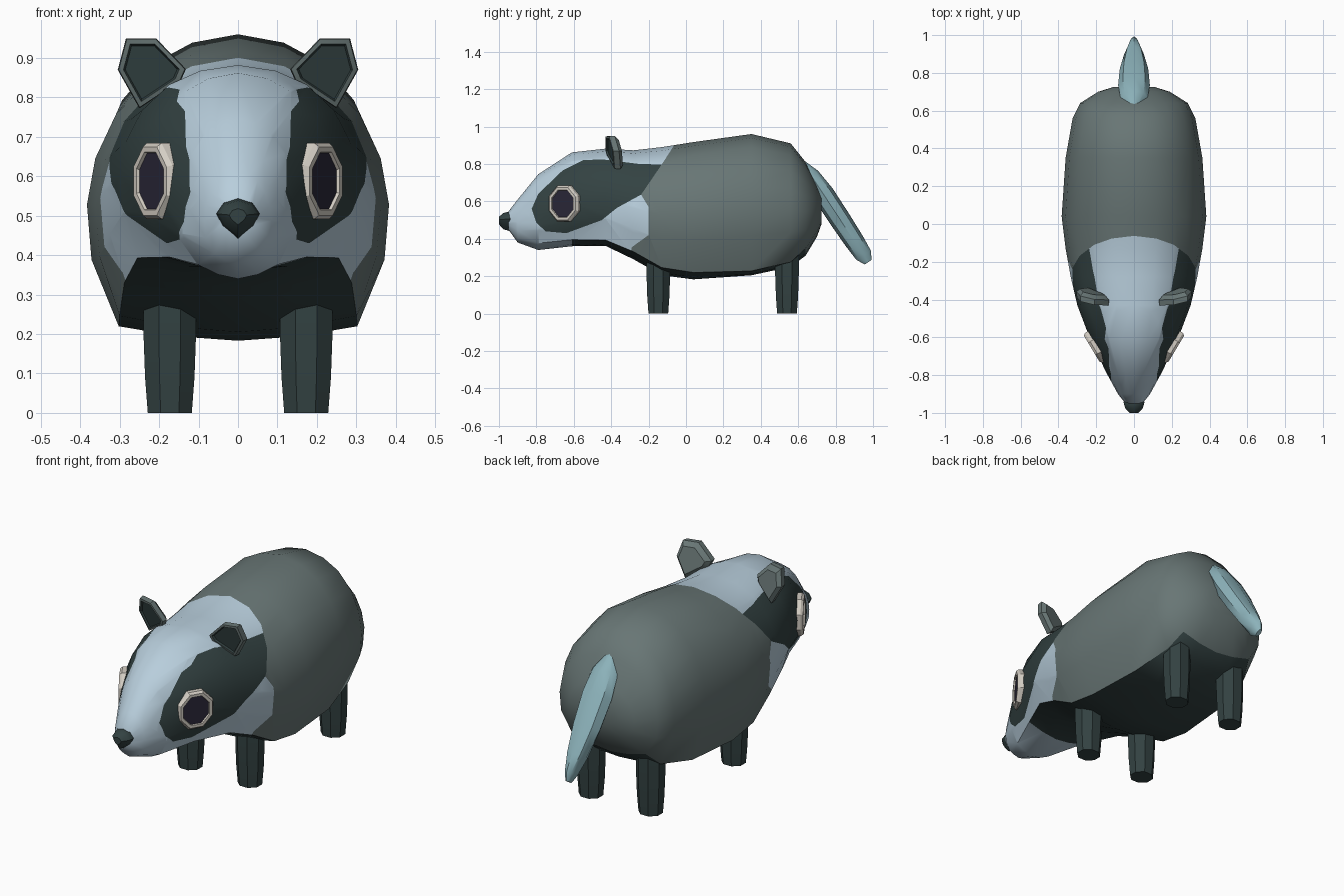
import bpy, bmesh, math
from mathutils import Vector

if "Cube" in bpy.data.objects:
    bpy.data.objects.remove(bpy.data.objects["Cube"])


def material(name, rgb):
    m = bpy.data.materials.new(name)
    lin = [((c / 255 + 0.055) / 1.055) ** 2.4 for c in rgb]
    m.diffuse_color = (*lin, 1)
    m.use_nodes = True
    m.node_tree.nodes["Principled BSDF"].inputs["Base Color"].default_value = m.diffuse_color
    return m


GREY = material("grey_fur", (104, 118, 117))
DARK = material("dark_fur", (51, 66, 66))
PALE = material("pale_fur", (184, 206, 220))
CREAM = material("eye_rim_cream", (212, 206, 196))
PUPIL = material("eye_dark", (42, 39, 56))
TAIL = material("tail_teal", (140, 178, 186))


def loft(rings):
    """Bridge equal rings of points and cap both ends; returns bmesh, side strips, caps."""
    bm = bmesh.new()
    vs = [[bm.verts.new(p) for p in r] for r in rings]
    n = len(rings[0])
    strips = [[bm.faces.new((a[j], a[(j + 1) % n], b[(j + 1) % n], b[j])) for j in range(n)]
              for a, b in zip(vs, vs[1:])]
    caps = [bm.faces.new(vs[0]), bm.faces.new(vs[-1])]
    bmesh.ops.recalc_face_normals(bm, faces=bm.faces[:])
    return bm, strips, caps


def finish(bm, name, mats, angle=40):
    me = bpy.data.meshes.new(name)
    bm.to_mesh(me)
    bm.free()
    ob = bpy.data.objects.new(name, me)
    bpy.context.collection.objects.link(ob)
    for m in mats:
        me.materials.append(m)
    bpy.ops.object.select_all(action='DESELECT')
    ob.select_set(True)
    bpy.context.view_layer.objects.active = ob
    bpy.ops.object.shade_smooth_by_angle(angle=math.radians(angle))
    return ob


def inside(y, z, poly):
    hit = False
    for (ay, az), (by, bz) in zip(poly, poly[1:] + poly[:1]):
        if (az > z) != (bz > z) and y < (by - ay) * (z - az) / (bz - az) + ay:
            hit = not hit
    return hit


def cut(bm, a, b):
    """Cut along a side-view segment, only through the faces near it."""
    lo = [min(a[i], b[i]) - 0.005 for i in (0, 1)]
    hi = [max(a[i], b[i]) + 0.005 for i in (0, 1)]
    near = []
    for f in bm.faces:
        ys = [v.co.y for v in f.verts]
        zs = [v.co.z for v in f.verts]
        if max(ys) > lo[0] and min(ys) < hi[0] and max(zs) > lo[1] and min(zs) < hi[1]:
            near.append(f)
    geom = set(near)
    for f in near:
        geom.update(f.edges)
        geom.update(f.verts)
    bmesh.ops.bisect_plane(bm, geom=list(geom), dist=1e-5, plane_co=(0, a[0], a[1]),
                           plane_no=(0, b[1] - a[1], a[0] - b[0]))


# Body and head: y, half width, bottom, top, belly corner (width ratio, height ratio)
SECTIONS = [
    (-0.95, 0.045, 0.45, 0.545, 0.7, 0.10),
    (-0.90, 0.085, 0.38, 0.61, 0.7, 0.10),
    (-0.79, 0.145, 0.34, 0.745, 0.7, 0.09),
    (-0.61, 0.232, 0.36, 0.862, 0.75, 0.07),
    (-0.43, 0.30, 0.362, 0.882, 0.85, 0.06),
    (-0.28, 0.335, 0.29, 0.873, 0.86, 0.07),
    (-0.13, 0.362, 0.205, 0.89, 0.83, 0.06),
    (0.04, 0.383, 0.183, 0.917, 0.79, 0.05),
    (0.35, 0.362, 0.205, 0.96, 0.78, 0.03),
    (0.56, 0.325, 0.25, 0.91, 0.76, 0.04),
    (0.64, 0.285, 0.31, 0.81, 0.75, 0.08),
    (0.70, 0.19, 0.41, 0.69, 0.7, 0.10),
    (0.725, 0.11, 0.48, 0.63, 0.7, 0.10),
]
rings = []
for y, w, b, t, cx, cz in SECTIONS:
    half = [(cx * 0.5, cz * 0.3), (cx, cz), (0.97, 0.28), (1, 0.47), (0.945, 0.63),
            (0.81, 0.78), (0.58, 0.905), (0.32, 0.972)]
    pts = [(0, 0)] + half + [(0, 1)] + [(-u, v) for u, v in reversed(half)]
    rings.append([(u * w, y, b + v * (t - b)) for u, v in pts])
bm, strips, caps = loft(rings)

# Dark belly between the bottom creases
belly = {f for s in strips[3:10] for f in (s[0], s[1], s[-1], s[-2])}
for f in belly:
    f.material_index = 1

# Edge of the pale head, and the dark band around each eye
EDGE = [(-0.03, 0.97), (-0.06, 0.905), (-0.13, 0.797), (-0.24, 0.636), (-0.20, 0.57),
        (-0.20, 0.42), (-0.29, 0.355), (-0.31, 0.2)]
PATCH = [(-0.13, 0.797), (-0.24, 0.636), (-0.37, 0.565), (-0.45, 0.50), (-0.64, 0.43),
         (-0.75, 0.44), (-0.80, 0.485), (-0.825, 0.56), (-0.79, 0.64), (-0.66, 0.765),
         (-0.55, 0.82), (-0.45, 0.825), (-0.25, 0.80)]
for line in (EDGE, PATCH + PATCH[:1]):
    for a, b in zip(line, line[1:]):
        cut(bm, a, b)
head = EDGE + [(-2, 0.2), (-2, 0.97)]
for f in bm.faces:
    if f.material_index == 1:
        continue
    c = f.calc_center_median()
    if inside(c.y, c.z, PATCH):
        f.material_index = 1
    elif inside(c.y, c.z, head):
        f.material_index = 2
finish(bm, "body", [GREY, DARK, PALE], 45)

# Nose: rounded triangle tapering forward
NOSE = [(0, 0.545), (0.036, 0.533), (0.055, 0.505), (0.04, 0.475), (0, 0.442),
        (-0.04, 0.475), (-0.055, 0.505), (-0.036, 0.533)]
bm, _, _ = loft([[(x * s, y, 0.5 + (z - 0.5) * s) for x, z in NOSE]
                 for y, s in ((-0.91, 0.75), (-0.945, 1), (-0.975, 0.85), (-1.0, 0.4))])
finish(bm, "nose", [DARK])

# Tail: flattened tapering blade hanging behind the body
along, out = Vector((0, 0.55, -0.835)), Vector((0, 0.835, 0.55))
rings = []
for s, w, t in ((-0.01, 0.02, 0.012), (0.08, 0.072, 0.045), (0.2, 0.084, 0.058),
                (0.36, 0.075, 0.057), (0.5, 0.052, 0.053), (0.59, 0.026, 0.046),
                (0.635, 0.012, 0.022)):
    c = Vector((0, 0.625, 0.805)) + along * s
    rings.append([c + Vector((w * math.cos(k * math.pi / 4), 0, 0))
                  + out * t * math.sin(k * math.pi / 4) for k in range(8)])
bm, _, _ = loft(rings)
finish(bm, "tail", [TAIL])

EAR = [(0.25, 0.772), (0.305, 0.87), (0.284, 0.95), (0.208, 0.95), (0.132, 0.872),
       (0.145, 0.842)]
for side, sx in (("right", 1), ("left", -1)):
    # Legs
    for part, y, top in (("front", -0.148, 0.30), ("back", 0.54, 0.38)):
        rings = []
        for z, r in ((0, 0.057), (0.09, 0.064), (0.2, 0.068), (top, 0.068)):
            rings.append([(sx * (0.173 + r * 1.06 * math.cos((k + 0.5) * math.pi / 4)),
                           y + r * math.sin((k + 0.5) * math.pi / 4), z) for k in range(8)])
        bm, _, _ = loft(rings)
        finish(bm, f"{part}_leg_{side}", [DARK])

    # Ears: grey shell with a dark inset front
    rings = []
    for d, s in ((0.028, 0.75), (0.008, 1), (-0.022, 0.97), (-0.024, 0.82), (-0.014, 0.76)):
        ring = []
        for x, z in EAR:
            x, z = 0.225 + (x - 0.225) * s, 0.87 + (z - 0.87) * s
            ring.append((sx * x, -0.385 + (x - 0.22) * 0.25 - (z - 0.86) * 0.22 + d, z))
        rings.append(ring)
    bm, strips, caps = loft(rings)
    for f in strips[3] + caps[1:]:
        f.material_index = 1
    finish(bm, f"ear_{side}", [GREY, DARK], 30)

    # Eyes: octagonal rim with a sunken dark centre
    u, n = Vector((0.515, 0.857, 0)), Vector((0.857, -0.515, 0))
    centre = Vector((0.213, -0.655, 0.588))
    rings = []
    for d, ru, rv in ((-0.04, 0.102, 0.105), (0.0, 0.098, 0.104), (0.012, 0.088, 0.094),
                      (0.012, 0.073, 0.079), (0.004, 0.070, 0.077)):
        ring = []
        for k in range(8):
            a = (k + 0.5) * math.pi / 4
            p = centre + n * d + u * ru * math.cos(a) + Vector((0, 0, rv * math.sin(a)))
            ring.append((sx * p.x, p.y, p.z))
        rings.append(ring)
    bm, strips, caps = loft(rings)
    caps[1].material_index = 1
    finish(bm, f"eye_{side}", [CREAM, PUPIL], 30)
